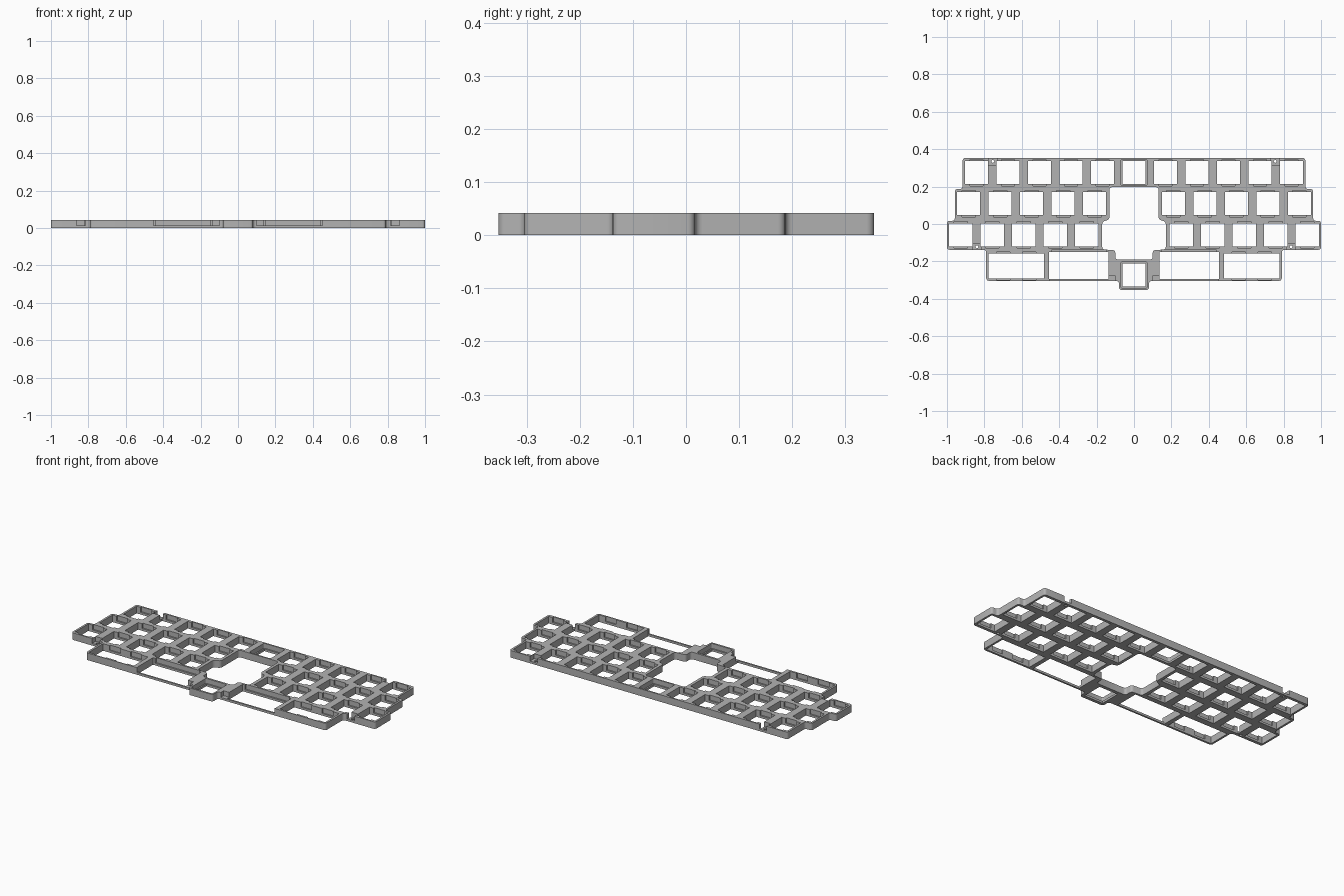
import bpy
import math
from mathutils import Vector

cube = bpy.data.objects.get("Cube")
if cube:
    bpy.data.objects.remove(cube, do_unlink=True)

HEIGHT = 0.042      # full frame height
LEDGE = 0.013       # thin plate left under the recesses
PITCH = 0.1684      # key spacing
HALF = 0.062        # half of a key opening

grey = bpy.data.materials.new("plate grey")
grey.use_nodes = True
colour = (0.45, 0.45, 0.45, 1)
grey.diffuse_color = colour
bsdf = grey.node_tree.nodes["Principled BSDF"]
bsdf.inputs["Base Color"].default_value = colour
bsdf.inputs["Roughness"].default_value = 0.6


def rect(x0, x1, y0, y1):
    return [(x0, y0), (x1, y0), (x1, y1), (x0, y1)]


def box(x, y, hx, hy):
    return rect(x - hx, x + hx, y - hy, y + hy)


def mirror_loop(half):
    """Close a right-hand profile with its mirror image."""
    return half + [(-x, y) for x, y in reversed(half)]


def both(loop):
    return [loop, [(-x, y) for x, y in loop]]


def rounded(loop, radius, steps=4):
    """Round every corner of a closed loop."""
    if radius == 0:
        return loop
    out = []
    for i, point in enumerate(loop):
        p = Vector(point)
        a = Vector(loop[i - 1]) - p
        b = Vector(loop[(i + 1) % len(loop)]) - p
        r = min(radius, a.length * 0.45, b.length * 0.45)
        a, b = p + a.normalized() * r, p + b.normalized() * r
        centre = a + b - p
        for k in range(steps + 1):
            t = k / steps * math.pi / 2
            out.append(centre + (a - centre) * math.cos(t) + (b - centre) * math.sin(t))
    return out


def extrude_loops(name, loops, z0, z1):
    """Filled flat curve with holes, extruded and turned into a mesh."""
    curve = bpy.data.curves.new(name, "CURVE")
    curve.dimensions = "2D"
    curve.fill_mode = "BOTH"
    curve.extrude = (z1 - z0) / 2
    for loop in loops:
        spline = curve.splines.new("POLY")
        spline.points.add(len(loop) - 1)
        for pt, co in zip(spline.points, loop):
            pt.co = (co[0], co[1], 0, 1)
        spline.use_cyclic_u = True
    temp = bpy.data.objects.new(name + " curve", curve)
    bpy.context.collection.objects.link(temp)
    bpy.context.view_layer.update()
    mesh = bpy.data.meshes.new_from_object(temp.evaluated_get(
        bpy.context.evaluated_depsgraph_get()))
    bpy.data.objects.remove(temp, do_unlink=True)
    for v in mesh.vertices:
        v.co.z += (z0 + z1) / 2
    mesh.materials.clear()
    mesh.materials.append(grey)
    obj = bpy.data.objects.new(name, mesh)
    bpy.context.collection.objects.link(obj)
    # Weld caps to walls so the body is closed
    bpy.context.view_layer.objects.active = obj
    weld = obj.modifiers.new("weld", "WELD")
    weld.merge_threshold = 0.0001
    bpy.ops.object.modifier_apply(modifier=weld.name)
    return obj


# Stepped outer edge
outline = mirror_loop([
    (0.916, 0.354), (0.916, 0.187), (0.958, 0.187), (0.958, 0.017),
    (1.0, 0.017), (1.0, -0.138), (0.79, -0.138), (0.79, -0.304),
    (0.08, -0.304), (0.08, -0.353)])
loops = [rounded(outline, 0.014)]

# Large middle opening
opening = mirror_loop([
    (0.131, 0.197), (0.131, 0.024), (0.17, 0.012),
    (0.17, -0.136), (0.1, -0.14), (0.1, -0.19)])
loops.append(rounded(opening, 0.014))

# Key openings in three staggered rows, with clip notches front and back
recesses = []
for y, first in ((0.275, 1), (0.109, 1.25), (-0.058, 1.5)):
    for i in range(5):
        x = (first + i) * PITCH
        for s in (-1, 1):
            loops.append(box(s * x, y, HALF, HALF))
            for e in (-1, 1):
                recesses.append(box(s * x, y + e * HALF, 0.036, 0.009))

# Two single keys on the centre line, with a ledge all round
for y in (0.275, -0.272):
    loops.append(box(0, y, HALF, HALF))
    recesses.append(rounded(box(0, y, 0.07, 0.07), 0.008))

# Wide front openings, with a low front bar on the inner pair
loops += both(rect(0.481, 0.778, -0.292, -0.158))
loops += both(rect(0.136, 0.455, -0.294, -0.15))
recesses += both(rect(0.1, 0.453, -0.33, -0.277))
recesses += both(rect(0.15, 0.44, -0.2, -0.14))
for x in (0.56, 0.70):
    for y in (-0.158, -0.292):
        recesses += both(box(x, y, 0.036, 0.007))

# Screw pockets and screw holes
for x, y, y0, y1 in ((0.755, 0.335, 0.315, 0.38), (0.84, -0.122, -0.16, -0.105)):
    recesses += both(rect(x - 0.024, x + 0.024, y0, y1))
    ring = [(x + 0.008 * math.cos(k * math.pi / 6), y + 0.008 * math.sin(k * math.pi / 6))
            for k in range(12)]
    loops += both(ring)

plate = extrude_loops("key_plate", loops, 0, HEIGHT)


# Cut each recess down to the thin ledge
def recess_cutter(name, loops):
    mesh = bpy.data.meshes.new(name)
    verts, faces = [], []
    for loop in loops:
        n, base = len(loop), len(verts)
        area = sum(loop[i - 1][0] * loop[i][1] - loop[i][0] * loop[i - 1][1] for i in range(n))
        loop = loop if area > 0 else loop[::-1]
        verts += [(p[0], p[1], z) for z in (LEDGE, HEIGHT + 0.02) for p in loop]
        faces.append([base + i for i in reversed(range(n))])
        faces.append([base + n + i for i in range(n)])
        for i in range(n):
            j = (i + 1) % n
            faces.append([base + i, base + j, base + n + j, base + n + i])
    mesh.from_pydata(verts, [], faces)
    mesh.materials.append(grey)
    obj = bpy.data.objects.new(name, mesh)
    bpy.context.collection.objects.link(obj)
    obj.hide_render = True
    return obj


cutter = recess_cutter("recess_cutter", recesses)
cut = plate.modifiers.new("recesses", "BOOLEAN")
cut.operation = "DIFFERENCE"
cut.solver = "EXACT"
cut.use_self = True
cut.object = cutter
bpy.context.view_layer.objects.active = plate
bpy.ops.object.modifier_apply(modifier=cut.name)
bpy.data.objects.remove(cutter, do_unlink=True)

# Smooth the rounded corners, keep the edges sharp
bpy.ops.object.select_all(action="DESELECT")
plate.select_set(True)
bpy.context.view_layer.objects.active = plate
bpy.ops.object.shade_smooth_by_angle(angle=math.radians(35))
